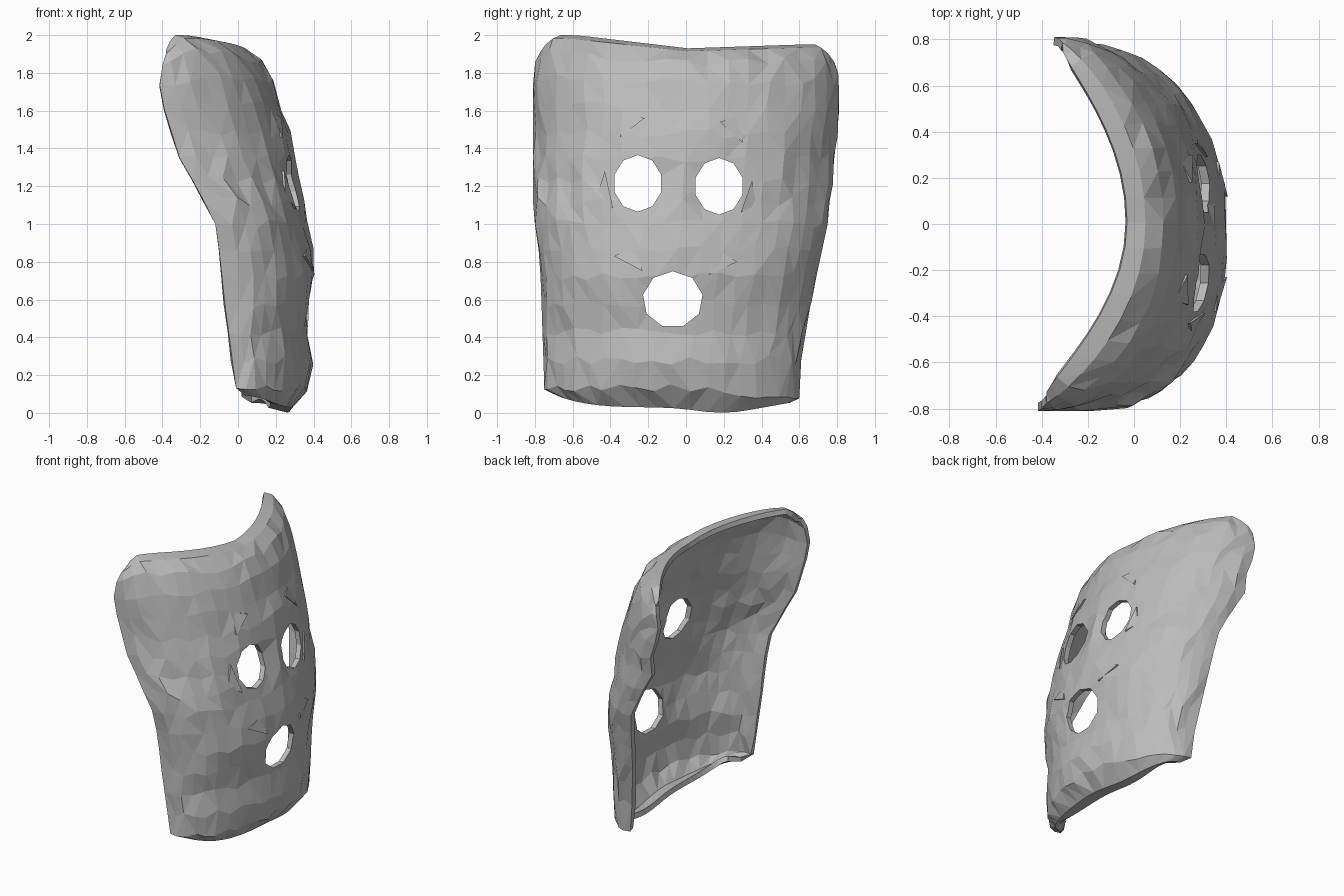
import bpy, bmesh, math, random
from mathutils import Vector

if "Cube" in bpy.data.objects:
    bpy.data.objects.remove(bpy.data.objects["Cube"])

random.seed(4)

# Cross-sections: height, x of side edge, x of centre, y left, y right, roundness
ROWS = [
    (0.055, 0.08, 0.17, -0.59, 0.46, 0.5),
    (0.03, 0.04, 0.28, -0.68, 0.55, 0.5),
    (0.13, -0.01, 0.365, -0.75, 0.60, 0.5),
    (0.28, -0.03, 0.395, -0.755, 0.61, 0.5),
    (0.43, -0.05, 0.37, -0.76, 0.635, 0.5),
    (0.58, -0.07, 0.395, -0.765, 0.66, 0.5),
    (0.72, -0.085, 0.412, -0.77, 0.69, 0.5),
    (0.86, -0.10, 0.395, -0.78, 0.72, 0.5),
    (1.00, -0.12, 0.36, -0.80, 0.75, 0.5),
    (1.12, -0.18, 0.345, -0.81, 0.76, 0.5),
    (1.23, -0.24, 0.335, -0.81, 0.775, 0.5),
    (1.35, -0.31, 0.315, -0.81, 0.785, 0.5),
    (1.48, -0.35, 0.275, -0.81, 0.80, 0.5),
    (1.61, -0.39, 0.23, -0.81, 0.81, 0.5),
    (1.74, -0.415, 0.185, -0.81, 0.81, 0.52),
    (1.85, -0.40, 0.13, -0.80, 0.805, 0.62),
    (1.915, -0.38, 0.05, -0.775, 0.785, 0.85),
    (1.93, -0.38, -0.03, -0.73, 0.75, 1.15),
]
COLS = 22

# Face relief: y, z, y radius, z radius, depth
RELIEF = [
    (-0.22, 1.21, 0.15, 0.15, -0.025), (0.15, 1.20, 0.15, 0.15, -0.025),
    (-0.12, 1.25, 0.07, 0.10, -0.03), (0.05, 1.25, 0.06, 0.10, -0.025),
    (-0.04, 1.08, 0.07, 0.14, 0.015),
    (-0.28, 1.52, 0.12, 0.06, 0.012), (0.22, 1.50, 0.12, 0.06, 0.012),
    (-0.07, 0.60, 0.18, 0.15, -0.02),
]


def shell_point(r, c):
    z0, xe, xc, yl, yr, q = ROWS[r]
    th = math.pi * (c / COLS - 0.5)
    s = math.sin(th)
    if s < 0 and 0.5 < z0 < 1.15:       # fuller cheek on one side
        q *= 0.88
    if s > 0:                           # the other edge sits further forward
        xe += 0.07 if z0 > 1.45 else 0.03
        if z0 < 0.5:
            q *= 0.9
    fx = max(0.0, math.cos(th)) ** (2 * q)
    edge = c in (0, COLS)
    x = xe + (xc - xe) * fx
    y = (yl + yr) / 2 + s * (yr - yl) / 2
    z = z0
    if r < 2:                           # bottom lip: raised corners, low spot
        z += (0.06 if s < 0 else 0.025) * s ** 4
        z -= 0.03 * math.exp(-((y - 0.2) / 0.2) ** 2)
    if r == 2 and s > 0:
        z -= 0.045 * s
    if z0 > 1.5:                        # top corners: raised, then rounded off
        w = (z0 - 1.5) / 0.43
        z += w * (0.07 if s < 0 else 0.02) * min(1, abs(s) / 0.8)
        z -= w * 0.08 * max(0, abs(s) - 0.93) / 0.07
    for py, pz, ry, rz, d in RELIEF:
        x += d * math.exp(-((y - py) / ry) ** 2 - ((z - pz) / rz) ** 2)
    if not edge and 1 < r < len(ROWS) - 2:   # hand-shaped unevenness
        x += random.uniform(-0.004, 0.004)
        y += random.uniform(-0.012, 0.012)
        z += random.uniform(-0.025, 0.025)
    return Vector((x, y, max(z, 0.0)))


def make_object(name, bm):
    me = bpy.data.meshes.new(name)
    bm.to_mesh(me)
    bm.free()
    ob = bpy.data.objects.new(name, me)
    bpy.context.collection.objects.link(ob)
    return ob


# Curved mask shell
bm = bmesh.new()
grid = [[bm.verts.new(shell_point(r, c)) for c in range(COLS + 1)]
        for r in range(len(ROWS))]
for r in range(len(ROWS) - 1):
    for c in range(COLS):
        quad = [grid[r][c], grid[r][c + 1], grid[r + 1][c + 1], grid[r + 1][c]]
        k = random.randint(0, 1)        # random diagonals give uneven facets
        quad = quad[k:] + quad[:k]
        bm.faces.new(quad[:3])
        bm.faces.new([quad[0], quad[2], quad[3]])
mask = make_object("mask_shell", bm)

grey = bpy.data.materials.new("plain_grey")
grey.diffuse_color = (0.5, 0.5, 0.5, 1)
grey.use_nodes = True
grey.node_tree.nodes["Principled BSDF"].inputs["Base Color"].default_value = grey.diffuse_color
mask.data.materials.append(grey)

solid = mask.modifiers.new("thickness", 'SOLIDIFY')
solid.thickness = 0.035
solid.offset = -1

# Eye and mouth openings
for name, y, z, ry, rz, n in [
        ("left_eye_cutter", -0.255, 1.215, 0.13, 0.15, 10),
        ("right_eye_cutter", 0.175, 1.20, 0.13, 0.15, 10),
        ("mouth_cutter", -0.07, 0.60, 0.16, 0.15, 9)]:
    bm = bmesh.new()
    ring = [bm.verts.new((0.05, y + ry * math.sin(2 * math.pi * i / n),
                          z + rz * math.cos(2 * math.pi * i / n)))
            for i in range(n)]
    face = bm.faces.new(ring)
    ext = bmesh.ops.extrude_face_region(bm, geom=[face])
    bmesh.ops.translate(bm, vec=(0.6, 0, 0),
                        verts=[v for v in ext["geom"] if isinstance(v, bmesh.types.BMVert)])
    bmesh.ops.recalc_face_normals(bm, faces=bm.faces)
    cutter = make_object(name, bm)
    cutter.hide_render = True
    cutter.hide_set(True)
    cut = mask.modifiers.new(name, 'BOOLEAN')
    cut.operation = 'DIFFERENCE'
    cut.solver = 'EXACT'
    cut.object = cutter

# Apply the thickness and openings, then drop the cutters
bpy.context.view_layer.update()
deps = bpy.context.evaluated_depsgraph_get()
result = bpy.data.meshes.new_from_object(mask.evaluated_get(deps))
mask.modifiers.clear()
mask.data = result
for ob in [o for o in bpy.data.objects if o.name.endswith("cutter")]:
    bpy.data.objects.remove(ob)
bpy.context.view_layer.update()


def on_face(y, z, lift):
    hit, loc, _, _ = mask.ray_cast(Vector((1, y, z)), Vector((-1, 0, 0)))
    return Vector(((loc.x if hit else 0.3) + lift, y, z))


# Pinched folds: crest from a to b, sloping away to tail t
for name, a, b, t in [
        ("left_brow_fold", (-0.35, 1.46), (-0.22, 1.56), (-0.33, 1.60)),
        ("right_brow_fold", (0.18, 1.54), (0.30, 1.43), (0.29, 1.58)),
        ("left_eye_fold", (-0.43, 1.28), (-0.385, 1.08), (-0.47, 1.15)),
        ("right_eye_fold", (0.35, 1.23), (0.29, 1.06), (0.37, 1.10)),
        ("left_mouth_fold", (-0.38, 0.83), (-0.23, 0.75), (-0.27, 0.88)),
        ("right_mouth_fold", (0.12, 0.73), (0.27, 0.80), (0.16, 0.87))]:
    bm = bmesh.new()
    rim = [bm.verts.new(on_face(*v, 0.012)) for v in (a, b)]
    root = [bm.verts.new(on_face(*v, -0.012)) for v in (a, b)]
    tail = bm.verts.new(on_face(*t, -0.004))
    for ring in ((rim[0], rim[1], tail), (root[1], root[0], tail),
                 (rim[0], root[0], root[1], rim[1]),
                 (rim[0], tail, root[0]), (rim[1], root[1], tail)):
        bm.faces.new(ring)
    bmesh.ops.recalc_face_normals(bm, faces=bm.faces)
    make_object(name, bm).data.materials.append(grey)
